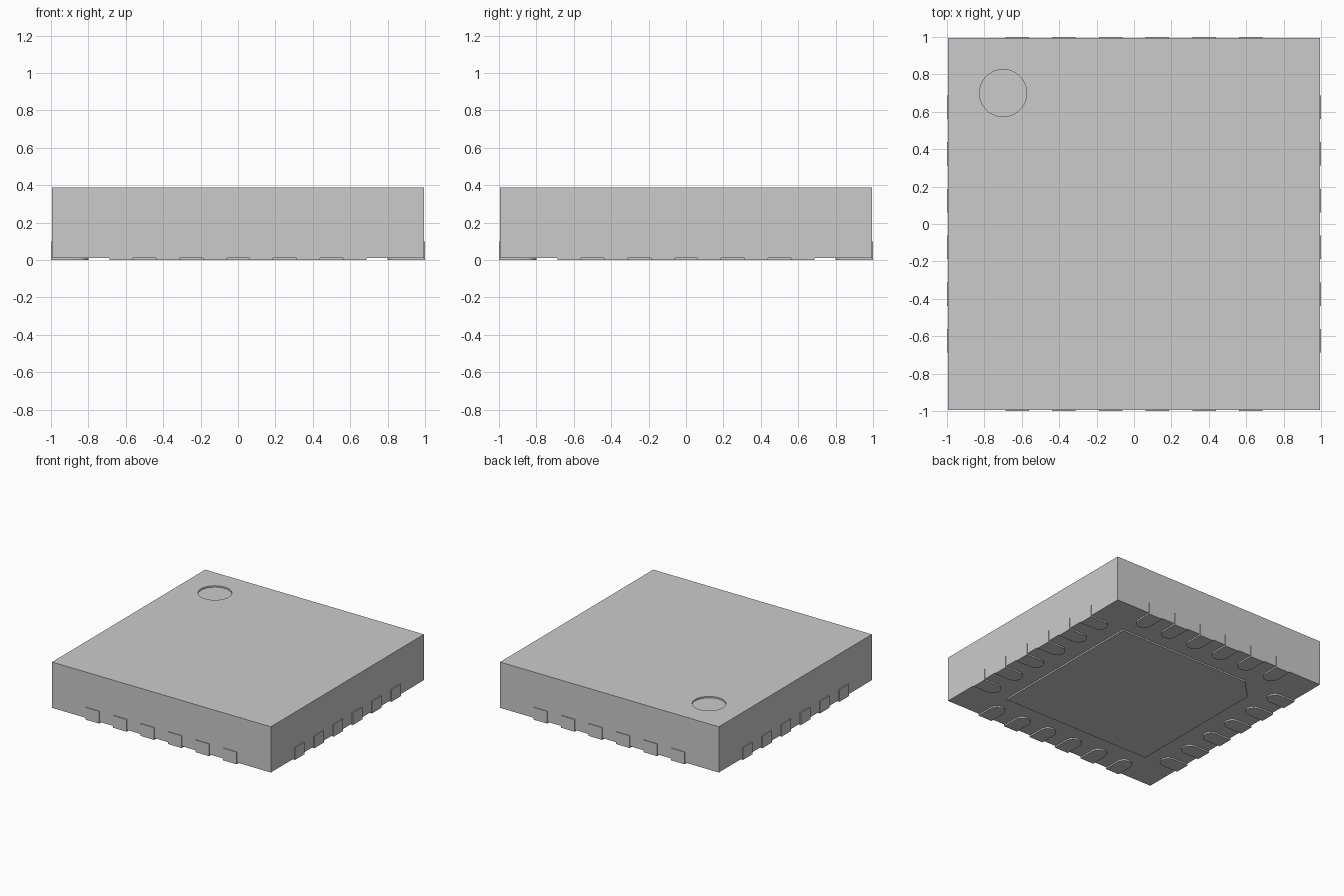
import bpy, bmesh
from math import sin, cos, pi
from mathutils import Matrix

if "Cube" in bpy.data.objects:
    bpy.data.objects.remove(bpy.data.objects["Cube"])

BODY, TOP, BOTTOM = 0.994, 0.388, 0.012   # moulded case half width and heights
LEAD_TOP, LEAD_W, PITCH = 0.10, 0.125, 0.25


def prism(name, outline, z0, z1):
    """Extrude a 2D counter-clockwise outline from z0 to z1."""
    bm = bmesh.new()
    face = bm.faces.new([bm.verts.new((x, y, z0)) for x, y in outline])
    ext = bmesh.ops.extrude_face_region(bm, geom=[face])["geom"]
    top = [g for g in ext if isinstance(g, bmesh.types.BMVert)]
    bmesh.ops.translate(bm, verts=top, vec=(0, 0, z1 - z0))
    bmesh.ops.recalc_face_normals(bm, faces=bm.faces)
    mesh = bpy.data.meshes.new(name)
    bm.to_mesh(mesh)
    bm.free()
    obj = bpy.data.objects.new(name, mesh)
    bpy.context.collection.objects.link(obj)
    return obj


def smooth(obj):
    bpy.ops.object.select_all(action='DESELECT')
    obj.select_set(True)
    bpy.context.view_layer.objects.active = obj
    bpy.ops.object.shade_smooth_by_angle()


# moulded case
case = prism("case", [(-BODY, -BODY), (BODY, -BODY), (BODY, BODY), (-BODY, BODY)],
             BOTTOM, TOP)

# shallow round corner mark in the top
circle = [(-0.7 + 0.126 * cos(2 * pi * i / 64), 0.7 + 0.126 * sin(2 * pi * i / 64))
          for i in range(64)]
cutter = prism("mark_cutter", circle, TOP - 0.012, TOP + 0.1)
cutter.hide_render = True
cut = case.modifiers.new("corner_mark", 'BOOLEAN')
cut.operation, cut.object, cut.solver = 'DIFFERENCE', cutter, 'EXACT'
smooth(case)
bpy.ops.object.modifier_apply(modifier=cut.name)
bpy.data.objects.remove(cutter)

# heat pad underneath, one corner chamfered beside the mark
P, C = 0.68, 0.16
prism("heat_pad", [(-P, -P), (P, -P), (P, P), (-P + C, P), (-P, P - C)], 0, LEAD_TOP)

# leads: round inner end, square outer end just proud of the case; six per side
r = LEAD_W / 2
lead_outline = [(-r, -1), (r, -1)] + [
    (r * cos(pi * i / 16), -0.8 - r + r * sin(pi * i / 16)) for i in range(17)]
for side, label in enumerate(("front", "right", "back", "left")):
    for n in range(6):
        lead = prism(f"{label}_lead_{n + 1}", lead_outline, 0, LEAD_TOP)
        offset = Matrix.Translation(((n - 2.5) * PITCH, 0, 0))
        lead.data.transform(Matrix.Rotation(side * pi / 2, 4, 'Z') @ offset)
        smooth(lead)
